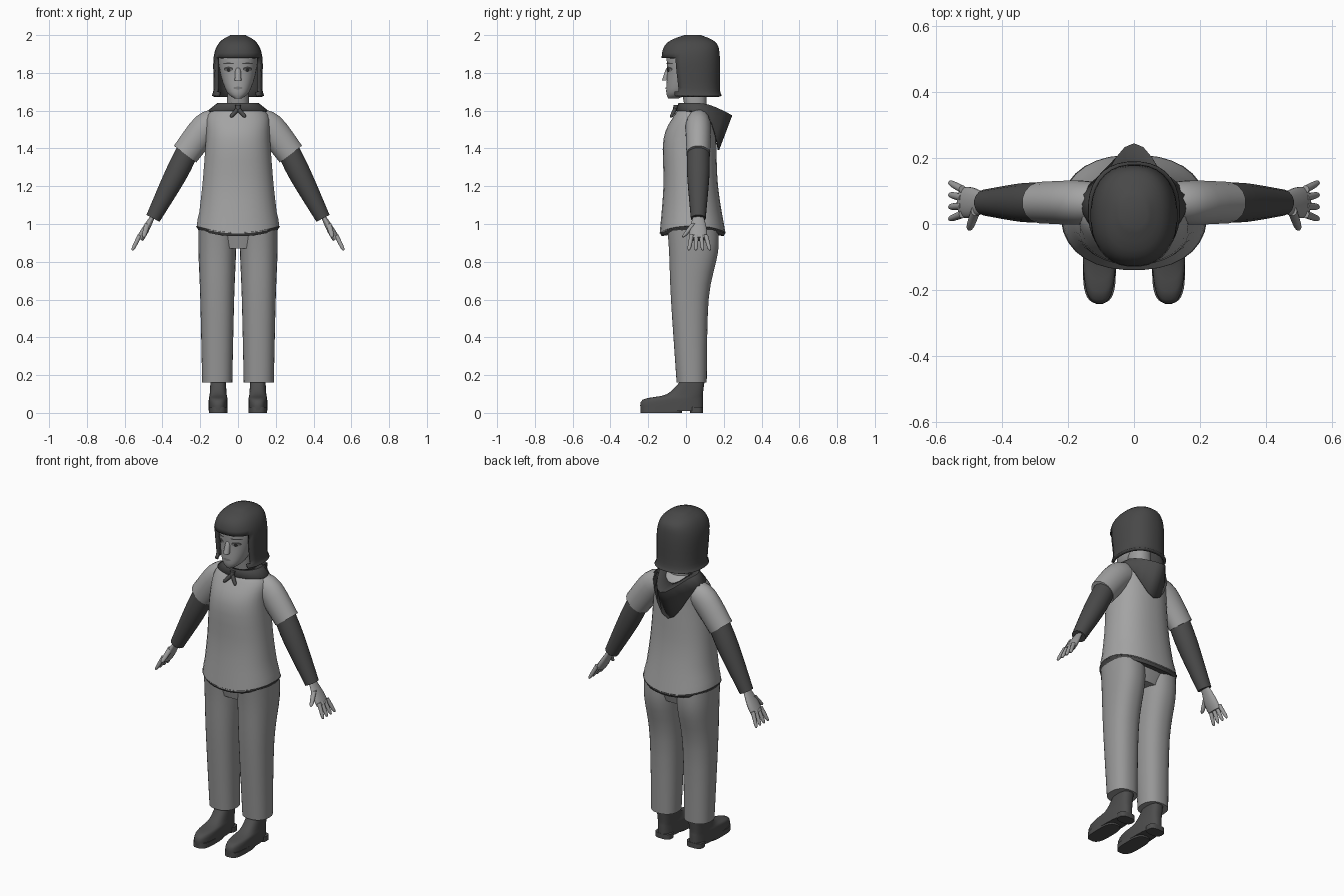
import bpy, bmesh, math
from mathutils import Vector
from mathutils.bvhtree import BVHTree

if "Cube" in bpy.data.objects:
    bpy.data.objects.remove(bpy.data.objects["Cube"])


def material(name, value):
    mat = bpy.data.materials.new(name)
    mat.use_nodes = True
    colour = (value, value, value, 1)
    mat.diffuse_color = colour
    mat.node_tree.nodes["Principled BSDF"].inputs["Base Color"].default_value = colour
    return mat


TUNIC = material("light grey cloth", .37)
TROUSERS = material("mid grey cloth", .31)
SKIN = material("skin grey", .34)
DARK = material("dark grey cloth", .07)
HAIR = material("dark grey hair", .065)
SHOE = material("dark grey leather", .075)
EYE = material("eye black", .025)
LIP = material("lip grey", .2)
BACK = Vector((0, 1, 0))
SIDES = (("left", 1), ("right", -1))


def finish(name, bm, mat):
    bmesh.ops.recalc_face_normals(bm, faces=bm.faces)
    mesh = bpy.data.meshes.new(name)
    bm.to_mesh(mesh)
    bm.free()
    mesh.materials.append(mat)
    mesh.shade_smooth()
    mesh.set_sharp_from_angle(angle=math.radians(50))
    obj = bpy.data.objects.new(name, mesh)
    bpy.context.collection.objects.link(obj)
    return obj


def smooth_rows(rows, steps=4):
    """Fill in sections between the given ones along a smooth spline."""
    rows = [Vector(row) for row in rows]
    result = []
    for i, (a, b) in enumerate(zip(rows, rows[1:])):
        before, after = rows[max(i - 1, 0)], rows[min(i + 2, len(rows) - 1)]
        start, end = (b - before) / 2, (after - a) / 2
        for k in range(steps):
            t = k / steps
            ease = t * t * (3 - 2 * t)
            bend = start * t * (1 - t) ** 2 - end * t * t * (1 - t)
            result.append(a.lerp(b, ease) + bend)
    return result + [rows[-1]]


def ring(bm, centre, u, v, count, power):
    """Rounded section spanned by the half axes u and v."""
    def soft(t):
        return math.copysign(abs(t) ** (2 / power), t)
    angles = [math.tau * (i + .5) / count for i in range(count)]
    return [bm.verts.new(centre + u * soft(math.cos(a)) + v * soft(math.sin(a))) for a in angles]


def join_rings(bm, rings, first_cap=True, last_cap=True):
    for a, b in zip(rings, rings[1:]):
        for i in range(len(a)):
            bm.faces.new((a[i - 1], a[i], b[i], b[i - 1]))
    if first_cap:
        bm.faces.new(rings[0][::-1])
    if last_cap:
        bm.faces.new(rings[-1])


def stack(rows, x=0, power=2.3, first_cap=True):
    """Level sections, each given as height, front, back and half width."""
    bm = bmesh.new()
    rings = []
    for z, front, back, width in smooth_rows(rows):
        centre = Vector((x, (front + back) / 2, z))
        rings.append(ring(bm, centre, Vector((width, 0, 0)), BACK * (back - front) / 2, 32, power))
    join_rings(bm, rings, first_cap)
    return bm


def tube(name, rows, mat, depth=1):
    """Sections along a path, each given as x, y, z and radius."""
    rows = smooth_rows(rows)
    points = [row.xyz for row in rows]
    bm = bmesh.new()
    rings = []
    for i, row in enumerate(rows):
        ahead, behind = points[min(i + 1, len(points) - 1)], points[max(i - 1, 0)]
        across = (ahead - behind).cross(BACK).normalized()
        rings.append(ring(bm, points[i], across * row.w, BACK * row.w * depth, 16, 2))
    join_rings(bm, rings)
    finish(name, bm, mat)


def taper(name, start, end, radius, mat):
    """Short limb that narrows to a rounded tip."""
    start, end = Vector(start), Vector(end)
    profile = ((0, 1), (.8, .8), (1, .3))
    tube(name, [(*start.lerp(end, t), radius * r) for t, r in profile], mat)


def arm_part(name, side, path, mat, depth):
    tube(name, [(side * x, .065, z, radius) for x, z, radius in path], mat, depth)


def raise_sides(bm):
    """Lift the lower edge of the tunic over the hips."""
    for v in bm.verts:
        if v.co.z < 1:
            v.co.z += .7 * v.co.x ** 2
    return bm


# Tunic and its dark border
finish("tunic", raise_sides(stack([(.95, -.14, .21, .22), (1.2, -.12, .17, .19), (1.45, -.12, .16, .17),
                                   (1.58, -.06, .15, .16), (1.63, -.02, .11, .07)])), TUNIC)
finish("tunic_border", raise_sides(stack([(.935, -.13, .2, .21), (.955, -.14, .21, .223)])), DARK)

# Trousers and shoes
finish("trouser_seat", stack([(.87, -.07, .14, .15), (.97, -.09, .17, .2)]), TROUSERS)
for name, s in SIDES:
    finish(name + "_trouser_leg", stack([(.16, -.05, .11, .08), (.6, -.08, .12, .09),
                                         (.85, -.09, .17, .1), (.98, -.1, .17, .1)], s * .11), TROUSERS)
    finish(name + "_shoe", stack([(.01, -.24, .09, .05), (.07, -.23, .09, .05),
                                  (.1, -.1, .09, .045), (.18, -.02, .1, .04)], s * .105, 2.7), SHOE)
    for part, front, back in (("sole", -.24, -.02), ("heel", .02, .09)):
        finish(f"{name}_shoe_{part}", stack([(0, front, back, .05), (.03, front, back, .05)],
                                            s * .105, 3), SHOE)

# Arms: short sleeve, long sleeve, palm, fingers and thumb
for name, s in SIDES:
    arm_part(name + "_short_sleeve", s, [(.1, 1.54, .07), (.17, 1.51, .08), (.28, 1.37, .075)], TUNIC, .85)
    arm_part(name + "_long_sleeve", s, [(.26, 1.4, .06), (.33, 1.26, .06), (.45, 1.03, .04)], DARK, 1)
    arm_part(name + "_palm", s, [(.44, 1.06, .01), (.49, .97, .02), (.52, .92, .02)], SKIN, 2.3)
    for k in range(4):
        taper(f"{name}_finger_{k + 1}", (s * .52, .03 + k * .025, .94),
              (s * .56, .015 + k * .037, .86), .012, SKIN)
    taper(name + "_thumb", (s * .48, .04, 1), (s * .5, -.015, .93), .015, SKIN)

# Neck, head and nose
finish("neck", stack([(1.58, 0, .11, .06), (1.74, -.03, .11, .055)]), SKIN)
bm = stack([(1.665, -.095, -.04, .02), (1.7, -.105, .03, .06), (1.8, -.1, .12, .095),
            (1.9, -.1, .14, .1), (1.96, -.06, .1, .07)])
face_surface = BVHTree.FromBMesh(bm)
finish("head", bm, SKIN)
taper("nose", (0, -.11, 1.76), (0, -.09, 1.83), .018, SKIN)


def face_plate(name, x, z, width, height, mat, lift=.003):
    """Thin oval that follows the face."""
    bm = bmesh.new()
    rings = []
    for size in (1, .6, .1):
        loop = ring(bm, Vector((x, -1, z)), Vector((width * size, 0, 0)),
                    Vector((0, 0, height * size)), 16, 2)
        for v in loop:
            v.co = face_surface.ray_cast(v.co, BACK)[0] - BACK * lift
        rings.append(loop)
    join_rings(bm, rings, first_cap=False)
    finish(name, bm, mat)


for name, s in SIDES:
    face_plate(name + "_lashes", s * .05, 1.82, .025, .013, HAIR)
    face_plate(name + "_eye_white", s * .05, 1.815, .02, .008, LIP, .004)
    face_plate(name + "_pupil", s * .05, 1.815, .01, .01, EYE, .005)
    face_plate(name + "_brow", s * .05, 1.85, .03, .004, HAIR)
face_plate("mouth", 0, 1.72, .025, .007, LIP)

# Bobbed hair with a fringe, opened around the face
bm = stack([(1.68, -.11, .19, .14), (1.72, -.11, .18, .13), (1.88, -.13, .18, .13),
            (1.96, -.1, .16, .1), (2, -.01, .08, .04)], first_cap=False)
centres = {f: f.calc_center_median() for f in bm.faces}
opening = [f for f, c in centres.items() if c.y < -.05 and c.z < 1.88]
bmesh.ops.delete(bm, geom=opening, context="FACES")
hair = finish("hair", bm, HAIR)
hair.modifiers.new("thickness", "SOLIDIFY").thickness = .018

# Kerchief: neck edge, raised rim and draped edge, pulled to a point at the back
bm = bmesh.new()
neck_edge, rim, drape = [], [], []
for i in range(24):
    turn = math.tau * i / 24
    x, y = math.sin(turn), -math.cos(turn)
    pull = max(0, y) ** 3
    neck_edge.append(bm.verts.new((.06 * x, .05 + .06 * y, 1.63 - .03 * pull)))
    rim.append(bm.verts.new((.11 * x, .06 + .1 * y + .085 * pull, 1.64 - .065 * pull)))
    drape.append(bm.verts.new((.16 * x, .06 + .115 * y, 1.6 - .21 * pull)))
join_rings(bm, [neck_edge, rim, drape], False, False)
kerchief = finish("kerchief", bm, DARK)
kerchief.modifiers.new("thickness", "SOLIDIFY").thickness = .008

# Knot with two tails
taper("kerchief_knot", (0, -.05, 1.63), (0, -.06, 1.6), .015, DARK)
for name, s in SIDES:
    taper(name + "_kerchief_tail", (0, -.055, 1.61), (s * .04, -.08, 1.565), .012, DARK)
